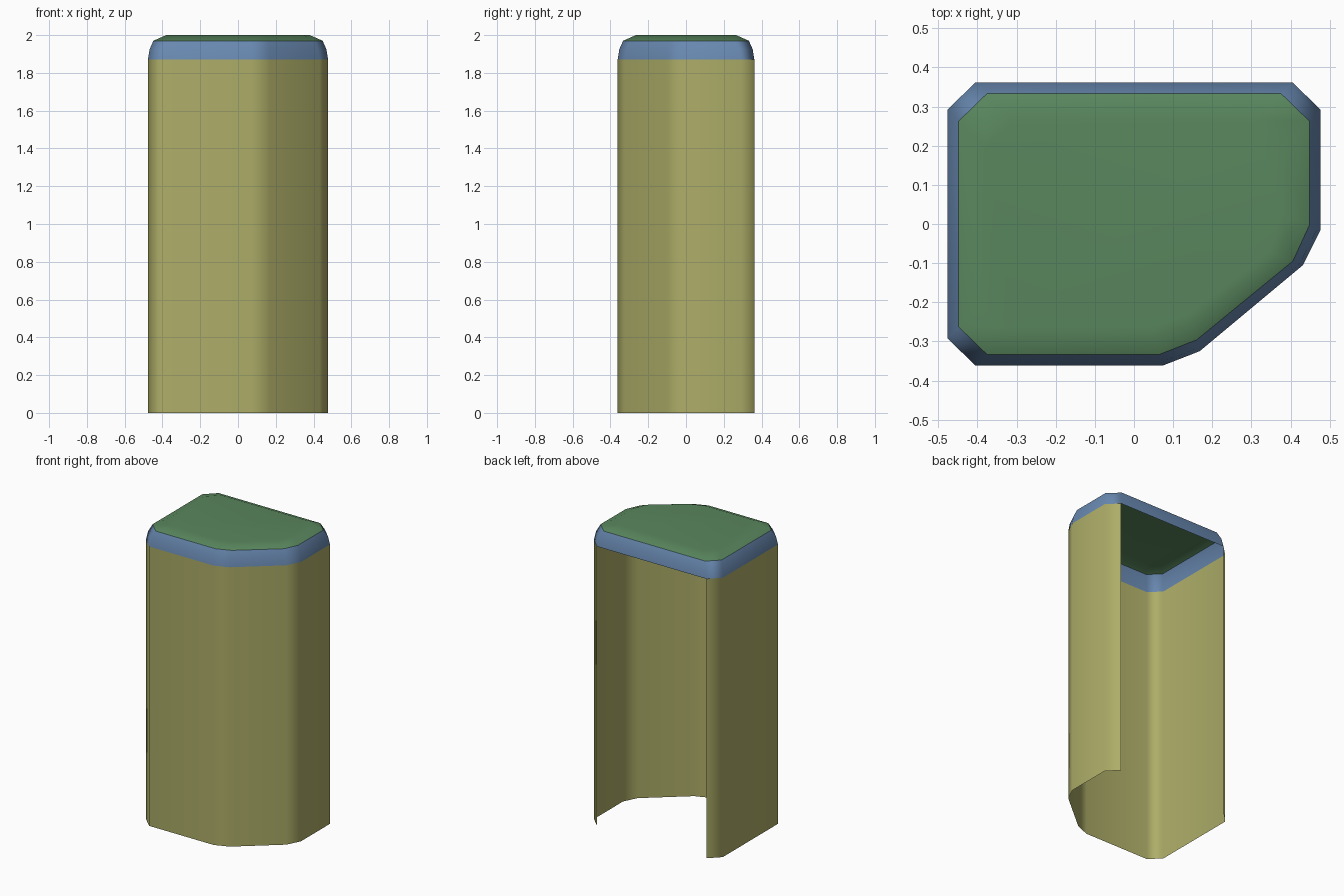
import bpy
import bmesh
import math

cube = bpy.data.objects.get("Cube")
if cube:
    bpy.data.objects.remove(cube, do_unlink=True)


def make_material(name, rgb):
    mat = bpy.data.materials.new(name)
    mat.use_nodes = True
    mat.diffuse_color = (*rgb, 1)
    mat.node_tree.nodes["Principled BSDF"].inputs["Base Color"].default_value = (*rgb, 1)
    return mat


olive = make_material("olive", (0.42, 0.42, 0.14))
blue = make_material("slate_blue", (0.14, 0.25, 0.44))
green = make_material("leaf_green", (0.10, 0.24, 0.11))

# Plan outline, counterclockwise from the back: x, y and inward direction
OUTLINE = [
    (-0.405, 0.362, 1, -1),
    (-0.477, 0.292, 1, -1),
    (-0.477, -0.292, 1, 1),
    (-0.405, -0.362, 1, 1),
    (0.073, -0.362, -0.25, 1),
    (0.168, -0.325, -0.27, 1),
    (0.432, -0.105, -0.9, 0.35),
    (0.477, -0.015, -1, 0.4),
    (0.477, 0.292, -1, -1),
    (0.405, 0.362, -1, -1),
]


def build_part(name, levels, mat, closed=True, capped=False):
    """Stack inset copies of the outline; levels holds (height, inset)."""
    bm = bmesh.new()
    rings = [[bm.verts.new((x + dx * inset, y + dy * inset, z))
              for x, y, dx, dy in OUTLINE] for z, inset in levels]
    count = len(OUTLINE)
    for low, high in zip(rings, rings[1:]):
        for i in range(count if closed else count - 1):
            j = (i + 1) % count
            bm.faces.new((low[i], low[j], high[j], high[i]))
    if capped:
        bm.faces.new(rings[-1])
    for face in bm.faces:
        face.smooth = True
    mesh = bpy.data.meshes.new(name)
    bm.to_mesh(mesh)
    bm.free()
    mesh.materials.append(mat)
    obj = bpy.data.objects.new(name, mesh)
    bpy.context.collection.objects.link(obj)
    # Keep broad faces flat and blend only across the narrow corners
    obj.modifiers.new("flat_faces", "WEIGHTED_NORMAL")
    return obj


# Thin wall, open at the back and underneath
build_part("wall", [(0, 0), (1.87, 0)], olive, closed=False)
# Curved band all the way round the top
build_part("rim", [(1.87, 0), (1.925, 0.009), (1.97, 0.029)], blue)
# Shallow raised lid
build_part("lid", [(1.97, 0.029), (2.0, 0.097)], green, capped=True)
